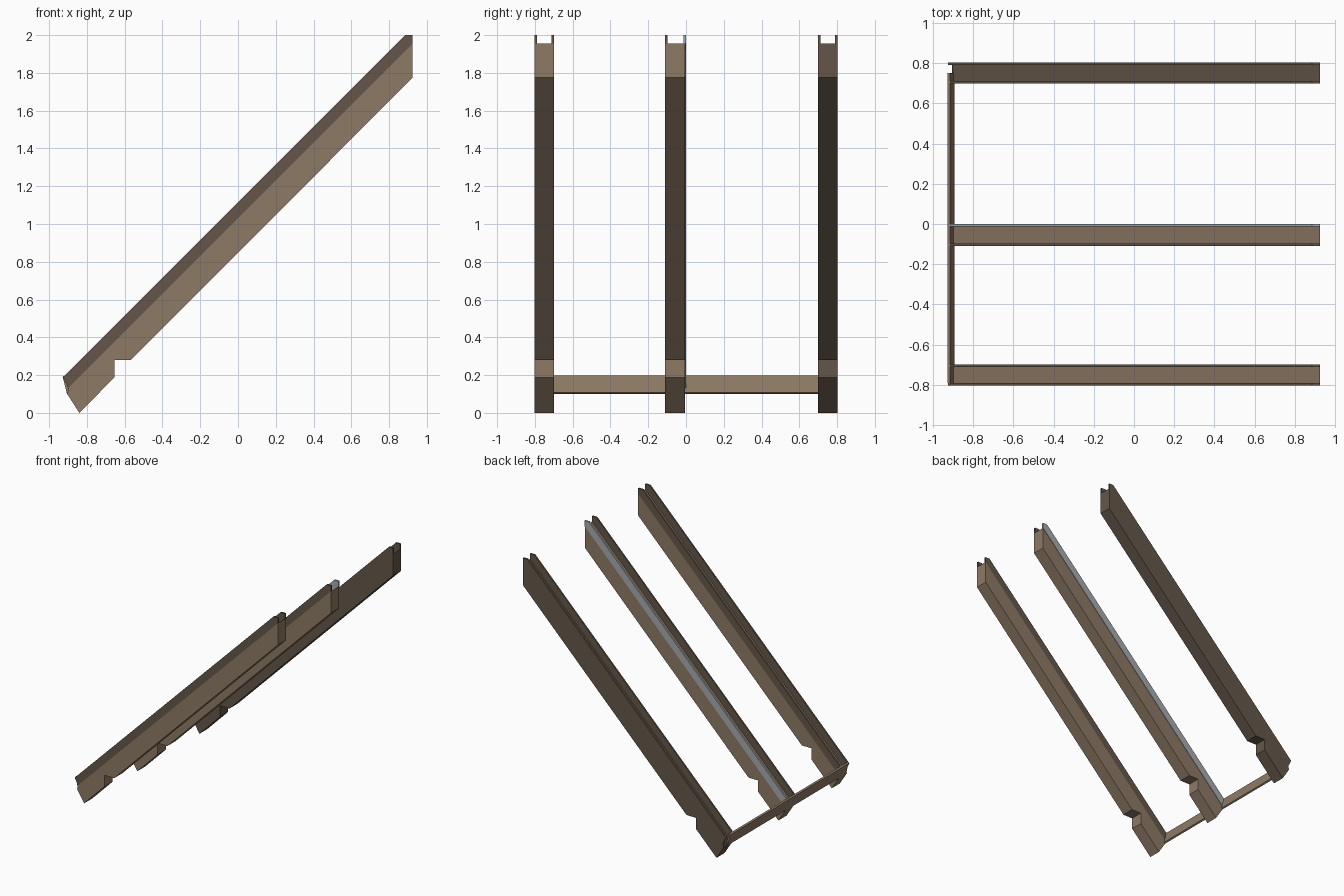
import bpy

if "Cube" in bpy.data.objects:
    bpy.data.objects.remove(bpy.data.objects["Cube"])


def material(name, rgb):
    m = bpy.data.materials.new(name)
    m.diffuse_color = (*rgb, 1)
    m.use_nodes = True
    m.node_tree.nodes["Principled BSDF"].inputs["Base Color"].default_value = m.diffuse_color
    return m


LIGHT = material("light_wood", (0.27, 0.195, 0.133))
DARK = material("dark_wood", (0.128, 0.094, 0.067))
GREY = material("grey_metal", (0.38, 0.41, 0.43))


def extrude(name, profile, y0, y1, mat):
    """Solid from an x-z profile (counter-clockwise seen from -y), between y0 and y1."""
    n = len(profile)
    verts = [(x, y, z) for y in (y0, y1) for x, z in profile]
    faces = [tuple(range(n)), tuple(reversed(range(n, 2 * n)))]
    faces += [(i, i + n, (i + 1) % n + n, (i + 1) % n) for i in range(n)]
    mesh = bpy.data.meshes.new(name)
    mesh.from_pydata(verts, [], faces)
    mesh.materials.append(mat)
    obj = bpy.data.objects.new(name, mesh)
    bpy.context.collection.objects.link(obj)
    return obj


# Sloping rafter with a notch near its cut tail
RAFTER = [(-0.84, 0), (-0.655, 0.187), (-0.655, 0.28), (-0.567, 0.28),
          (0.925, 1.775), (0.925, 1.955), (-0.898, 0.132), (-0.904, 0.1)]
# Upstand strip on a rafter edge, cut level at the top; the outer ones run past the board
STRIP_OUTER = [(-0.898, 0.132), (0.925, 1.955), (0.925, 2.0), (0.885, 2.0), (-0.926, 0.189)]
STRIP_INNER = [(-0.898, 0.132), (0.925, 1.955), (0.925, 2.0), (0.885, 2.0), (-0.915, 0.2)]
# Tilted board across the tails
BOARD = [(-0.905, 0.1), (-0.893, 0.107), (-0.914, 0.198), (-0.928, 0.192)]

T = 0.013
rafters = [
    ("front", -0.803, -0.698, LIGHT, DARK, DARK),
    ("middle", -0.11, -0.004, LIGHT, DARK, GREY),
    ("back", 0.698, 0.803, DARK, DARK, DARK),
]
for name, y0, y1, body, near, far in rafters:
    extrude(name + "_rafter", RAFTER, y0, y1, body)
    extrude(name + "_rafter_near_strip", STRIP_OUTER if name == "front" else STRIP_INNER,
            y0, y0 + T, near)
    edge = 0.0 if name == "middle" else y1
    extrude(name + "_rafter_far_strip", STRIP_OUTER if name == "back" else STRIP_INNER,
            edge - T, edge, far)

extrude("tail_board", BOARD, -0.79, 0.75, LIGHT)
